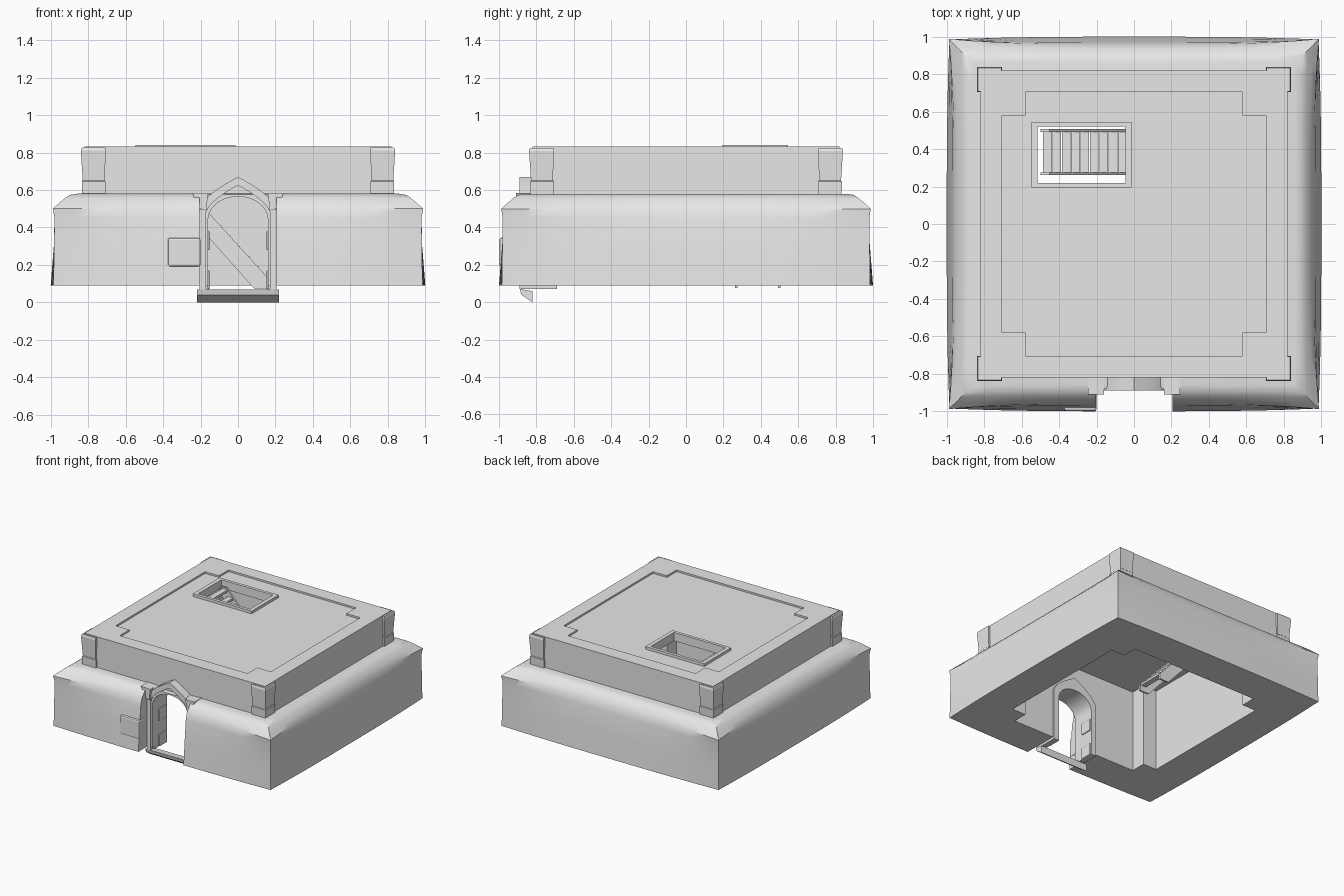
import bpy, bmesh, math

if "Cube" in bpy.data.objects:
    bpy.data.objects.remove(bpy.data.objects["Cube"])

stone = bpy.data.materials.new("plain_grey")
stone.use_nodes = True
grey = (0.8, 0.8, 0.8, 1)
stone.diffuse_color = grey
stone.node_tree.nodes["Principled BSDF"].inputs["Base Color"].default_value = grey


def finish(name, bm, bevel=0):
    bmesh.ops.recalc_face_normals(bm, faces=bm.faces)
    mesh = bpy.data.meshes.new(name)
    bm.to_mesh(mesh)
    bm.free()
    mesh.materials.append(stone)
    ob = bpy.data.objects.new(name, mesh)
    bpy.context.collection.objects.link(ob)
    if bevel:
        mod = ob.modifiers.new("soft_edges", "BEVEL")
        mod.width, mod.segments = bevel, 2
    return ob


def loft(name, rings, bevel=0):
    """Skin closed rings of equal length and cap both ends."""
    bm = bmesh.new()
    vs = [[bm.verts.new(p) for p in ring] for ring in rings]
    n = len(vs[0])
    for a, b in zip(vs, vs[1:]):
        for i in range(n):
            bm.faces.new((a[i], a[(i + 1) % n], b[(i + 1) % n], b[i]))
    bm.faces.new(vs[0])
    bm.faces.new(vs[-1])
    return finish(name, bm, bevel)


def prism(name, pts, axis, lo, hi, bevel=0):
    """Extrude a flat outline along x, y or z."""
    def place(p, d):
        q = list(p)
        q.insert("xyz".index(axis), d)
        return q
    return loft(name, [[place(p, d) for p in pts] for d in (lo, hi)], bevel)


def box(name, x0, x1, y0, y1, z0, z1, bevel=0):
    return prism(name, [(x0, y0), (x1, y0), (x1, y1), (x0, y1)], "z", z0, z1, bevel)


def activate(ob):
    bpy.ops.object.select_all(action="DESELECT")
    ob.select_set(True)
    bpy.context.view_layer.objects.active = ob


def cut(ob, *cutters):
    activate(ob)
    for c in cutters:
        mod = ob.modifiers.new("cut", "BOOLEAN")
        mod.operation, mod.solver, mod.object = "DIFFERENCE", "EXACT", c
        bpy.ops.object.modifier_apply(modifier=mod.name)


def smooth(ob, degrees=30):
    activate(ob)
    bpy.ops.object.shade_smooth_by_angle(angle=math.radians(degrees))


def arch(hw, z0, spring, apex, pointed, steps=10):
    side = []
    for i in range(steps + 1):
        u = i / steps
        if pointed:
            side.append((hw * (1 - u ** 1.7), spring + (apex - spring) * u))
        else:
            a = u * math.pi / 2
            side.append((hw * math.cos(a), spring + (apex - spring) * math.sin(a)))
    left = [(-x, z) for x, z in reversed(side[:-1])]
    return [(hw, z0)] + side + left + [(-hw, z0)]


def wall_ring(z, mid, corner, steps=16):
    """Square ring whose sides bow between the corners."""
    ring = []
    for k in range(4):
        c, s = math.cos(k * math.pi / 2), math.sin(k * math.pi / 2)
        for i in range(steps):
            t = -1 + 2 * i / steps
            x, y = t * corner, -(mid + (corner - mid) * abs(t) ** 3)
            ring.append((c * x - s * y, s * x + c * y, z))
    return ring


# Room outline with a pillar notch in each corner
R, N = 0.705, 0.58
room_outline = []
for k in range(4):
    c, s = round(math.cos(k * math.pi / 2)), round(math.sin(k * math.pi / 2))
    for x, y in ((N, -R), (N, -N), (R, -N)):
        room_outline.append((c * x - s * y, s * x + c * y))

# Cutters
room = prism("room_cutter", room_outline, "z", -0.1, 1)
passage = prism("passage_cutter", arch(0.16, -0.1, 0.44, 0.565, False), "y", -0.96, -0.6)
recess = prism("recess_cutter", arch(0.172, -0.1, 0.47, 0.625, True), "y", -0.96, -0.85)
entry = box("entry_cutter", -0.205, 0.205, -1.1, -0.88, -0.1, 0.75)
hatch = box("hatch_cutter", -0.515, -0.045, 0.22, 0.52, 0.6, 1)

# Sloping base with flared corners
profile = [(0.09, 1.0, 0.985), (0.28, 0.985, 0.982), (0.45, 0.97, 0.98),
           (0.5, 0.958, 0.988), (0.53, 0.94, 0.955), (0.555, 0.918, 0.925),
           (0.573, 0.893, 0.9), (0.58, 0.86, 0.86)]
base = loft("base_wall", [wall_ring(*p) for p in profile])
cut(base, room, entry, passage)
smooth(base, 35)

# Upper wall
upper = box("upper_wall", -0.82, 0.82, -0.82, 0.82, 0.57, 0.832)
cut(upper, room, passage)

# Corner posts wrapped round the upper wall
for sx in (-1, 1):
    for sy in (-1, 1):
        side = ("left" if sx > 0 else "right") + ("_back" if sy > 0 else "_front")

        def post_ring(z, inner, outer):
            return [(sx * x, sy * y, z) for x, y in
                    ((inner, inner), (outer, inner), (outer, outer), (inner, outer))]
        post = loft("corner_post_" + side, [
            post_ring(0.57, 0.708, 0.832), post_ring(0.645, 0.708, 0.834),
            post_ring(0.65, 0.712, 0.829), post_ring(0.81, 0.706, 0.839),
            post_ring(0.826, 0.708, 0.834)])

# Roof floor, hatch and its rim
roof = prism("roof_floor", room_outline, "z", 0.77, 0.818)
cut(roof, hatch)
rim = box("hatch_rim", -0.547, -0.013, 0.195, 0.545, 0.79, 0.84)
cut(rim, hatch)

# Pointed door surround
frame = prism("door_surround", arch(0.205, 0.07, 0.49, 0.67, True), "y", -0.89, -0.69)
cut(frame, passage, recess)
smooth(frame, 25)

# Doorstep
prism("doorstep", [(-0.888, 0.07), (-0.88, 0.04), (-0.82, 0), (-0.82, 0.06)],
      "x", -0.22, 0.22)

# Springer stones and jamb blocks
for s, side in ((-1, "right"), (1, "left")):
    prism("springer_stone_" + side,
          [(s * 0.17, 0.49), (s * 0.205, 0.5), (s * 0.245, 0.585), (s * 0.16, 0.58)],
          "y", -0.91, -0.81)
    for z in (0.07, 0.28):
        box("jamb_block_" + side, *sorted((s * 0.152, s * 0.2)), -0.8, -0.7, z, z + 0.1, 0.006)

# Square stone beside the door
box("wall_block", -0.375, -0.2, -0.998, -0.9, 0.19, 0.345, 0.012)

# Stair under the hatch
for y, side in ((0.262, "front"), (0.492, "back")):
    prism("stair_stringer_" + side,
          [(-0.5, 0.8), (-0.45, 0.8), (0.17, 0.12), (0.17, 0.075), (0.085, 0.075), (-0.5, 0.73)],
          "y", y, y + 0.014)
for i in range(13):
    x, z = -0.485 + i * 0.05, 0.77 - i * 0.054
    box("stair_tread", x, x + 0.046, 0.27, 0.497, z, z + 0.018)

# Remove the cutters
for c in (room, passage, recess, entry, hatch):
    bpy.data.objects.remove(c)
